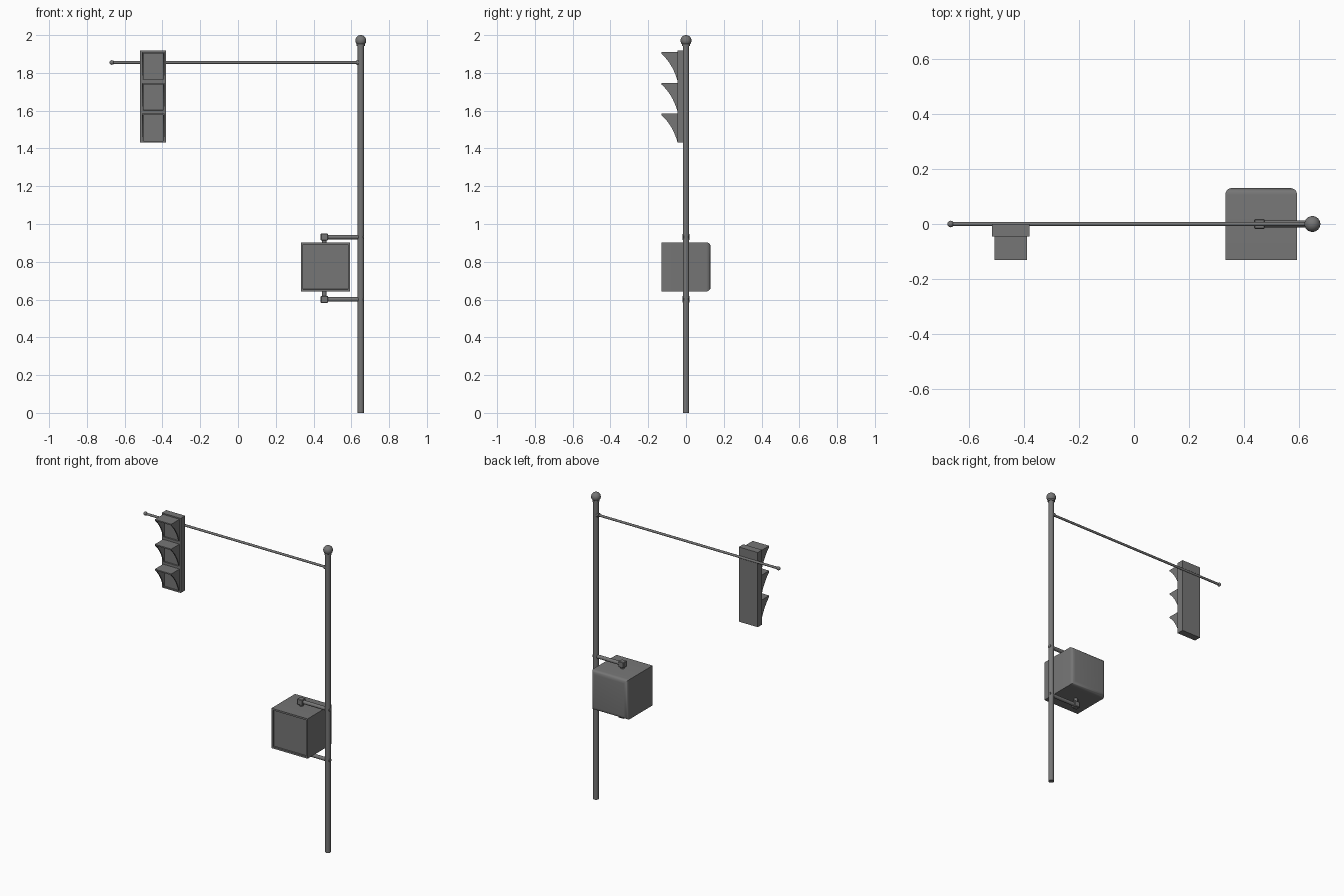
import bpy, bmesh
from math import radians
from mathutils import Matrix, Vector

cube = bpy.data.objects.get("Cube")
if cube:
    bpy.data.objects.remove(cube, do_unlink=True)

GREY = (0.18, 0.18, 0.18, 1)
metal = bpy.data.materials.new("grey_metal")
metal.use_nodes = True
metal.diffuse_color = GREY
bsdf = next(n for n in metal.node_tree.nodes if n.type == 'BSDF_PRINCIPLED')
bsdf.inputs["Base Color"].default_value = GREY


def finish(name, bm, smooth=False):
    bmesh.ops.recalc_face_normals(bm, faces=bm.faces)
    mesh = bpy.data.meshes.new(name)
    bm.to_mesh(mesh)
    bm.free()
    obj = bpy.data.objects.new(name, mesh)
    bpy.context.collection.objects.link(obj)
    mesh.materials.append(metal)
    if smooth:
        bpy.ops.object.select_all(action='DESELECT')
        obj.select_set(True)
        bpy.context.view_layer.objects.active = obj
        bpy.ops.object.shade_smooth_by_angle(angle=radians(40))
    return obj


def add_box(bm, lo, hi):
    lo, hi = Vector(lo), Vector(hi)
    place = Matrix.Translation((lo + hi) / 2) @ Matrix.Diagonal((*(hi - lo), 1))
    return bmesh.ops.create_cube(bm, size=1, matrix=place)


def rod(name, a, b, radius, sides=20):
    a, b = Vector(a), Vector(b)
    turn = (b - a).to_track_quat('Z', 'Y').to_matrix().to_4x4()
    bm = bmesh.new()
    bmesh.ops.create_cone(bm, cap_ends=True, segments=sides, radius1=radius, radius2=radius,
                          depth=(b - a).length, matrix=Matrix.Translation((a + b) / 2) @ turn)
    return finish(name, bm, True)


def ball(name, centre, radius):
    bm = bmesh.new()
    bmesh.ops.create_uvsphere(bm, u_segments=24, v_segments=14, radius=radius,
                              matrix=Matrix.Translation(centre))
    return finish(name, bm, True)


def front_faces(bm):
    return [f for f in bm.faces if f.normal.y < -0.9]


def recess(bm, border, depth):
    # Frame each front face, then sink the panel inside it
    bmesh.ops.inset_individual(bm, faces=front_faces(bm), thickness=border)
    panels = [f for f in front_faces(bm)
              if all(len(e.link_faces) == 2 and
                     all(g.normal.y < -0.9 for g in e.link_faces) for e in f.edges)]
    panels = [f for f in panels if f.calc_area() > 0.006]
    bmesh.ops.inset_individual(bm, faces=panels, thickness=0.001, depth=-depth)


# Pole with collar and ball finial
PX = 0.65
rod("pole", (PX, 0, 0), (PX, 0, 1.96), 0.017, 24)
rod("finial_collar", (PX, 0, 1.942), (PX, 0, 1.96), 0.022, 24)
ball("finial_ball", (PX, 0, 1.971), 0.029)

# Overhead arm
AZ = 1.855
rod("arm", (-0.67, 0, AZ), (PX, 0, AZ), 0.0075, 16)
rod("arm_flange", (0.628, 0, AZ), (0.64, 0, AZ), 0.014, 16)
ball("arm_end_ball", (-0.668, 0, AZ), 0.012)

# Traffic signal housing, divided into three sections
X0, X1, Z0, Z1 = -0.518, -0.381, 1.431, 1.918
STEP = (Z1 - Z0) / 3
FRONT = -0.046
bm = bmesh.new()
add_box(bm, (X0, FRONT, Z0), (X1, 0, Z1))
for i in (1, 2):
    bmesh.ops.bisect_plane(bm, geom=bm.verts[:] + bm.edges[:] + bm.faces[:],
                           plane_co=(0, 0, Z0 + i * STEP), plane_no=(0, 0, 1))
bm.normal_update()
recess(bm, 0.012, 0.008)
finish("signal_housing", bm)


# Visors: a flat hood with two concave cheeks
def visor(name, base):
    bm = bmesh.new()
    top, low = base + STEP - 0.008, base + 0.006
    left, right, tip, wall = X0 + 0.009, X1 - 0.009, -0.131, 0.008
    add_box(bm, (left, tip, top - wall), (right, FRONT + 0.005, top))
    curve = []
    for i in range(9):
        t = i / 8
        y = (1 - t) ** 2 * tip + 2 * t * (1 - t) * -0.072 + t ** 2 * FRONT
        z = (1 - t) ** 2 * (top - wall) + 2 * t * (1 - t) * (top - 0.06) + t ** 2 * low
        curve.append((y, z))
    outline = [(tip, top)] + curve + [(FRONT + 0.005, low), (FRONT + 0.005, top)]
    for x in (left, right - wall):
        face = bm.faces.new([bm.verts.new((x, y, z)) for y, z in outline])
        side = bmesh.ops.extrude_face_region(bm, geom=[face])
        moved = [v for v in side["geom"] if isinstance(v, bmesh.types.BMVert)]
        bmesh.ops.translate(bm, verts=moved, vec=(wall, 0, 0))
    finish(name, bm)


for i, label in enumerate(("lower", "middle", "upper")):
    visor(label + "_visor", Z0 + i * STEP)

# Pedestrian signal box with rounded back edges and framed front
bm = bmesh.new()
BX0, BX1, BZ0, BZ1 = 0.333, 0.594, 0.643, 0.903
add_box(bm, (BX0, -0.131, BZ0), (BX1, 0.131, BZ1))
back = [e for e in bm.edges if all(v.co.y > 0 for v in e.verts)]
bmesh.ops.bevel(bm, geom=back, offset=0.024, segments=5, profile=0.5, affect='EDGES')
bm.normal_update()
recess(bm, 0.016, 0.01)
finish("crossing_box", bm, True)

# Brackets: rod from the pole, square elbow, stub into the box
EX = 0.457
for label, z, edge in (("upper", 0.931, BZ1), ("lower", 0.601, BZ0)):
    rod(label + "_bracket_rod", (EX, 0, z), (PX + 0.017, 0, z), 0.012, 16)
    rod(label + "_bracket_stub", (EX, 0, z), (EX, 0, edge), 0.012, 16)
    bm = bmesh.new()
    add_box(bm, (EX - 0.019, -0.018, z - 0.019), (EX + 0.019, 0.018, z + 0.019))
    bmesh.ops.bevel(bm, geom=bm.edges[:], offset=0.003, segments=1, affect='EDGES')
    finish(label + "_bracket_elbow", bm)
